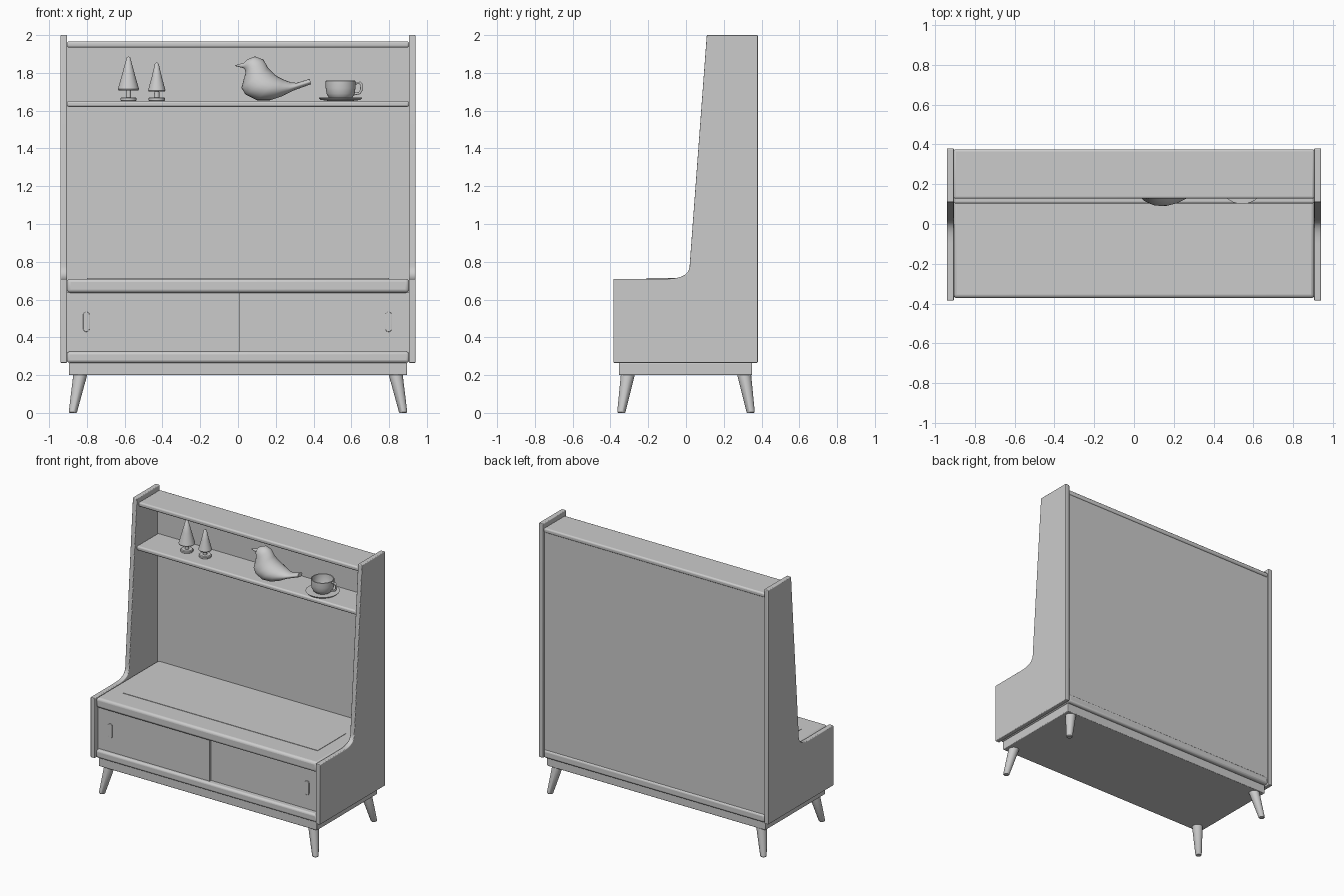
import bpy, bmesh, math
from mathutils import Vector

if "Cube" in bpy.data.objects:
    bpy.data.objects.remove(bpy.data.objects["Cube"])

grey = bpy.data.materials.new("plain grey")
grey.diffuse_color = (0.6, 0.6, 0.6, 1)
grey.use_nodes = True
grey.node_tree.nodes["Principled BSDF"].inputs["Base Color"].default_value = grey.diffuse_color


def finish(name, bm, bevel=0, segments=3, angle=40):
    bmesh.ops.recalc_face_normals(bm, faces=bm.faces[:])
    me = bpy.data.meshes.new(name)
    bm.to_mesh(me)
    bm.free()
    ob = bpy.data.objects.new(name, me)
    bpy.context.collection.objects.link(ob)
    me.materials.append(grey)
    if bevel:
        mod = ob.modifiers.new("Bevel", 'BEVEL')
        mod.width, mod.segments = bevel, segments
        mod.limit_method, mod.angle_limit = 'ANGLE', math.radians(40)
    bpy.ops.object.select_all(action='DESELECT')
    ob.select_set(True)
    bpy.context.view_layer.objects.active = ob
    bpy.ops.object.shade_smooth_by_angle(angle=math.radians(angle))
    return ob


def box(name, x, y, z, bevel=0):
    bm = bmesh.new()
    bmesh.ops.create_cube(bm, size=1)
    for v in bm.verts:
        v.co = [a[0] + (c + 0.5) * (a[1] - a[0]) for a, c in zip((x, y, z), v.co)]
    return finish(name, bm, bevel)


def prism(name, points, offset, bevel=0):
    """Extrude a closed outline along an offset vector."""
    bm = bmesh.new()
    f = bm.faces.new([bm.verts.new(p) for p in points])
    ext = bmesh.ops.extrude_face_region(bm, geom=[f])
    moved = [g for g in ext["geom"] if isinstance(g, bmesh.types.BMVert)]
    bmesh.ops.translate(bm, vec=offset, verts=moved)
    return finish(name, bm, bevel)


def loft(name, rings, angle=40):
    """Skin closed rings of equal length and cap both ends."""
    bm = bmesh.new()
    vs = [[bm.verts.new(p) for p in r] for r in rings]
    n = len(vs[0])
    for a, b in zip(vs, vs[1:]):
        for i in range(n):
            bm.faces.new((a[i], a[(i + 1) % n], b[(i + 1) % n], b[i]))
    bm.faces.new(vs[0])
    bm.faces.new(vs[-1])
    return finish(name, bm, angle=angle)


def circle(x, y, z, r, n=32):
    return [(x + r * math.cos(2 * math.pi * i / n),
             y + r * math.sin(2 * math.pi * i / n), z) for i in range(n)]


def lathe(name, x, y, profile):
    return loft(name, [circle(x, y, z, r) for r, z in profile])


# Side panels: deep seat section, concave corner, tapering upright
corner = Vector((0.025, 0.71))
start, end = Vector((-0.10, 0.71)), Vector((0.02, 0.79))
outline = [(-0.385, 0.265), (-0.385, 0.71)]
for i in range(9):
    t = i / 8
    outline.append(tuple(start * (1 - t) ** 2 + corner * 2 * t * (1 - t) + end * t * t))
outline += [(0.11, 2.0), (0.38, 2.0), (0.38, 0.265)]
for side, x in (("left", -0.94), ("right", 0.905)):
    prism(side + "_side_panel", [(x, y, z) for y, z in outline], (0.035, 0, 0), 0.005)

# Horizontal boards with rounded edges
W = (-0.906, 0.906)
box("top_board", W, (0.127, 0.375), (1.934, 1.967), 0.011)
box("shelf", W, (0.103, 0.362), (1.62, 1.652), 0.011)
box("bench_top", W, (-0.372, 0.362), (0.636, 0.71), 0.018)
box("bench_inlay", (-0.80, 0.80), (-0.21, 0.12), (0.706, 0.713))
box("bottom_board", W, (-0.372, 0.375), (0.265, 0.325), 0.015)
box("plinth", (-0.895, 0.895), (-0.355, 0.35), (0.2, 0.266), 0.005)
box("back_panel", W, (0.35, 0.366), (0.31, 1.945))

# Sliding doors on two tracks, each with an oval pull
box("left_door", (-0.906, 0.01), (-0.345, -0.33), (0.32, 0.64))
box("right_door", (0.0, 0.906), (-0.328, -0.313), (0.32, 0.64))
for name, x, y in (("left_pull", -0.803, -0.345), ("right_pull", 0.797, -0.328)):
    pts = []
    for i in range(24):
        a = 2 * math.pi * (i + 0.5) / 24
        pts.append((x + 0.017 * math.cos(a), y + 0.002,
                    0.482 + 0.017 * math.sin(a) + math.copysign(0.036, math.sin(a))))
    prism(name, pts, (0, -0.009, 0), 0.003)

# Splayed tapered legs
for sx in (-1, 1):
    for sy in (-1, 1):
        loft("leg_%s_%s" % ("left" if sx < 0 else "right", "front" if sy < 0 else "back"),
             [circle(sx * 0.874, sy * 0.342, 0.0, 0.018),
              circle(sx * 0.874, sy * 0.342, 0.005, 0.022),
              circle(sx * 0.835, sy * 0.308, 0.202, 0.037)])

# Toy trees
for name, x, r, low, tip in (("large_tree", -0.58, 0.056, 1.708, 1.886),
                             ("small_tree", -0.43, 0.046, 1.702, 1.855)):
    lathe(name, x, 0.23, [(0.038, 1.651), (0.043, 1.655), (0.043, 1.666), (0.038, 1.671),
                          (0.014, 1.671), (0.013, low), (r - 0.004, low), (r, low + 0.006),
                          (r * 0.58, low + (tip - low) * 0.5), (0.010, tip - 0.006),
                          (0.003, tip)])

# Bird: oval sections between a back point and a breast point, with half width
sections = [(-.015, 1.84, -.015, 1.836, .003), (.03, 1.853, .03, 1.825, .014),
            (.05, 1.872, .037, 1.815, .035), (.09, 1.887, .04, 1.80, .05),
            (.135, 1.87, .03, 1.765, .06), (.16, 1.825, .018, 1.72, .075),
            (.19, 1.795, .04, 1.685, .088), (.215, 1.778, .10, 1.655, .09),
            (.245, 1.763, .17, 1.655, .078), (.28, 1.75, .23, 1.675, .055),
            (.31, 1.747, .29, 1.705, .038), (.38, 1.768, .386, 1.74, .025)]
rings = []
for xa, za, xb, zb, w in sections:
    ring = []
    for i in range(24):
        a = 2 * math.pi * i / 24
        c, s = math.cos(a), math.sin(a)
        ring.append(((xa + xb) / 2 + c * (xa - xb) / 2, 0.18 + w * s,
                     (za + zb) / 2 + c * (za - zb) / 2))
    rings.append(ring)
loft("bird", rings, 60)

# Cup, saucer and handle
lathe("saucer", 0.543, 0.215, [(0.06, 1.651), (0.105, 1.657), (0.115, 1.668),
                               (0.110, 1.669), (0.06, 1.662)])
lathe("cup", 0.543, 0.215, [(0.05, 1.66), (0.064, 1.672), (0.074, 1.69), (0.079, 1.72),
                            (0.079, 1.756), (0.076, 1.759), (0.072, 1.756),
                            (0.071, 1.715), (0.06, 1.685), (0.03, 1.679)])
curve = bpy.data.curves.new("cup_handle", 'CURVE')
curve.dimensions, curve.bevel_depth, curve.bevel_resolution = '3D', 0.007, 3
path = [(0.612, 1.745), (0.645, 1.747), (0.654, 1.738), (0.653, 1.71),
        (0.644, 1.693), (0.608, 1.687)]
spline = curve.splines.new('POLY')
spline.points.add(len(path) - 1)
for p, (x, z) in zip(spline.points, path):
    p.co = (x, 0.215, z, 1)
curve.materials.append(grey)
bpy.context.collection.objects.link(bpy.data.objects.new("cup_handle", curve))
